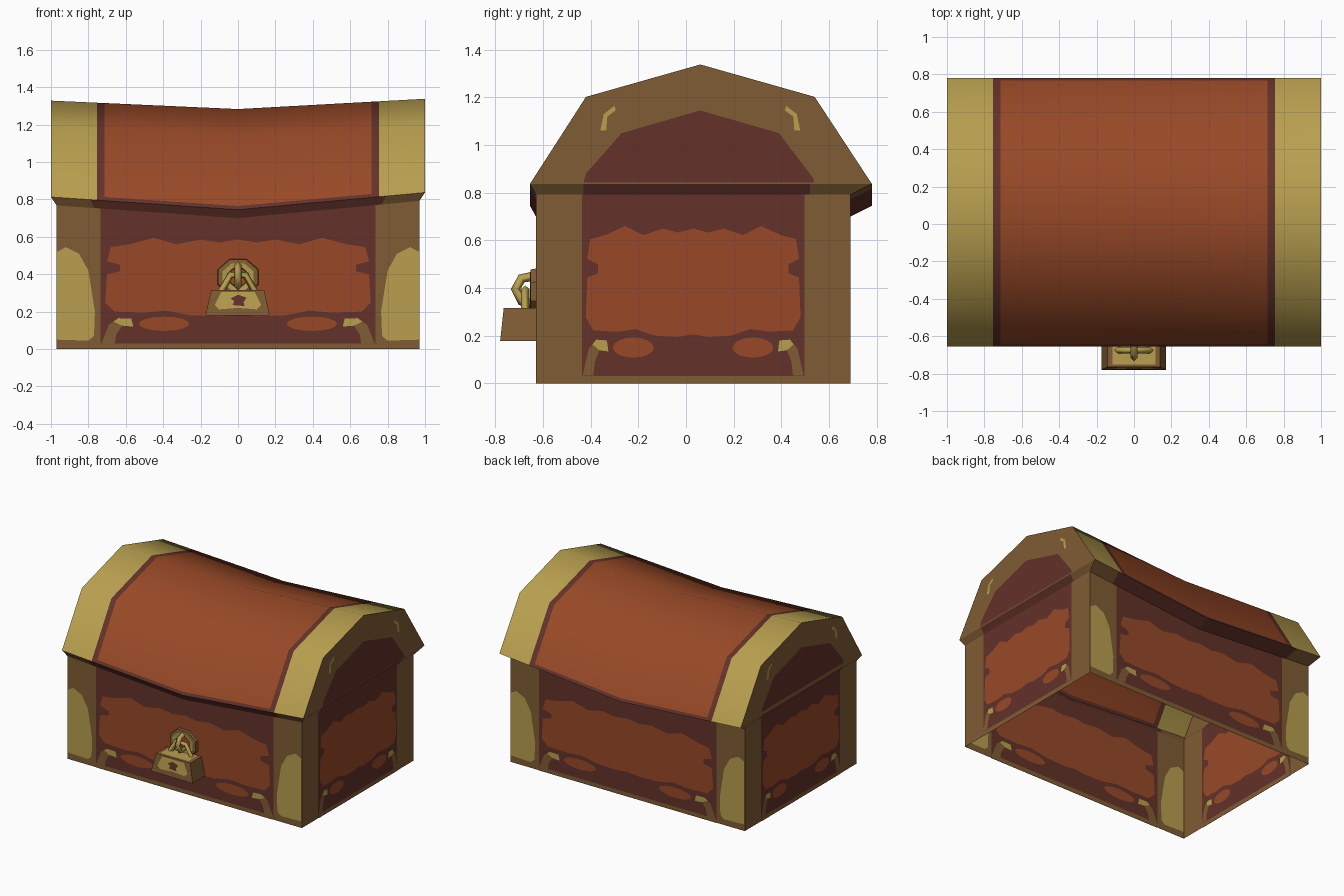
import bpy, bmesh, math
from mathutils import Vector

if "Cube" in bpy.data.objects:
    bpy.data.objects.remove(bpy.data.objects["Cube"])


def lin(c):
    c /= 255
    return c / 12.92 if c <= 0.04045 else ((c + 0.055) / 1.055) ** 2.4


MATS = {}
for mname, rgb in {"orange_wood": (152, 73, 39), "dark_wood": (99, 50, 41),
                   "gold": (184, 159, 79), "bronze": (127, 92, 52)}.items():
    m = bpy.data.materials.new(mname)
    m.diffuse_color = (*[lin(c) for c in rgb], 1)
    m.use_nodes = True
    m.node_tree.nodes["Principled BSDF"].inputs["Base Color"].default_value = m.diffuse_color
    MATS[mname] = m
ORANGE, DARK, GOLD, BRONZE = range(4)


def build(name, faces, centre=(0, 0, 0.6), smooth=False):
    """Object from (points, colour) faces, turned away from the centre."""
    bm = bmesh.new()
    for pts, col in faces:
        f = bm.faces.new([bm.verts.new(p) for p in pts])
        f.material_index, f.smooth = col, smooth
        f.normal_update()
        if f.normal.dot(f.calc_center_median() - Vector(centre)) < 0:
            f.normal_flip()
    bmesh.ops.remove_doubles(bm, verts=bm.verts, dist=0.0005)
    me = bpy.data.meshes.new(name)
    bm.to_mesh(me)
    bm.free()
    for m in MATS.values():
        me.materials.append(m)
    ob = bpy.data.objects.new(name, me)
    bpy.context.collection.objects.link(ob)
    return ob


def tube(name, pts, r):
    """Square-section bar along a path."""
    cu = bpy.data.curves.new(name, 'CURVE')
    cu.dimensions, cu.bevel_depth, cu.bevel_resolution = '3D', r, 0
    cu.use_fill_caps = True
    sp = cu.splines.new('POLY')
    sp.points.add(len(pts) - 1)
    for p, q in zip(sp.points, pts):
        p.co = (*q, 1)
    tmp = bpy.data.objects.new(name + "_path", cu)
    bpy.context.collection.objects.link(tmp)
    dg = bpy.context.evaluated_depsgraph_get()
    me = bpy.data.meshes.new_from_object(tmp.evaluated_get(dg))
    bpy.data.objects.remove(tmp)
    me.materials.clear()
    me.materials.append(MATS["gold"])
    bpy.context.collection.objects.link(bpy.data.objects.new(name, me))


# Shared heights: the lid sags towards the middle
def eave(x):
    return 0.745 + 0.08 * abs(x) + 0.012 * x


def shoulder(x):
    return 1.143 + 0.053 * abs(x) + 0.006 * x


def ridge(x):
    return 1.283 + 0.05 * abs(x) + 0.005 * x


def near_eave(x):
    return eave(x) * 0.95 + shoulder(x) * 0.05


FRONT, BACK, SIDE = -0.63, 0.69, 0.97
LID_F, LID_B = -0.655, 0.78

# Curved lid with end bands and a dark border
profile = [(LID_F, eave), (-0.643, near_eave), (-0.42, shoulder), (0.06, ridge),
           (0.54, shoulder), (0.768, near_eave), (LID_B, eave)]
stations = [-1, -0.755, -0.715, 0, 0.715, 0.755, 1]
faces = []
for a, b in zip(stations, stations[1:]):
    for i, ((y0, z0), (y1, z1)) in enumerate(zip(profile, profile[1:])):
        mid = abs(a + b) / 2
        col = GOLD if mid > 0.76 else DARK if mid > 0.71 or i in (0, 5) else ORANGE
        faces.append(([(a, y0, z0(a)), (b, y0, z0(b)), (b, y1, z1(b)), (a, y1, z1(a))], col))
build("lid_top", faces, smooth=True)

# Lid ends with dark arch and small gold hooks
arch = [(-0.43, 0.842), (-0.42, 0.88), (-0.27, 1.05), (0.06, 1.145),
        (0.39, 1.05), (0.535, 0.86), (0.535, 0.842)]
claw = [(-0.36, 1.06), (-0.345, 1.13), (-0.30, 1.165), (-0.295, 1.145),
        (-0.33, 1.12), (-0.335, 1.06)]
for s, side in ((-1, "left"), (1, "right")):
    faces = [([(s, y, z(s)) for y, z in profile], BRONZE)]
    for off in (0.003, -0.003):
        x = s * (1 + off) if off < 0 else s
        if off > 0:
            x = s * 1.003
        faces.append(([(x, y, z) for y, z in arch], DARK))
    for k in (-1, 1):
        faces.append(([(s * 1.003, y if k < 0 else 0.12 - y, z) for y, z in claw], GOLD))
    build("lid_end_" + side, faces)

# Sloping lip under the lid
faces = []
for yo, yi in ((LID_F, FRONT), (LID_B, BACK)):
    xs = [-1, -0.79, 0, 0.79, 1]
    for a, b in zip(xs, xs[1:]):
        faces.append(([(a, yo, eave(a)), (b, yo, eave(b)),
                       (b * SIDE, yi, eave(b) - 0.045), (a * SIDE, yi, eave(a) - 0.045)],
                      BRONZE if abs(a + b) > 1.5 else DARK))
for s in (-1, 1):
    yo, yi = [LID_F, -0.43, 0.52, LID_B], [FRONT, -0.43, 0.52, BACK]
    for i in range(3):
        z = eave(s)
        faces.append(([(s, yo[i], z), (s, yo[i + 1], z), (s * SIDE, yi[i + 1], z - 0.045),
                       (s * SIDE, yi[i], z - 0.045)], DARK if i == 1 else BRONZE))
build("lid_lip", faces)

# Painted wall outlines, right half, in front-wall units
half_panel = [(0, 0.585), (0.1, 0.57), (0.2, 0.585), (0.33, 0.56), (0.45, 0.595),
              (0.58, 0.56), (0.68, 0.545), (0.70, 0.47), (0.63, 0.45), (0.63, 0.415),
              (0.70, 0.40), (0.71, 0.25), (0.66, 0.20), (0.5, 0.195), (0.38, 0.205),
              (0.25, 0.18), (0.1, 0.175), (0, 0.185)]
panel = half_panel + [(-x, z) for x, z in half_panel[-2:0:-1]]
hook = [(0.73, 0.03), (0.69, 0.13), (0.64, 0.165), (0.57, 0.162), (0.56, 0.12),
        (0.62, 0.125), (0.65, 0.08), (0.66, 0.03)]
hook_tip = [(0.665, 0.147), (0.64, 0.165), (0.57, 0.162), (0.56, 0.12), (0.62, 0.125)]
oval = [(0.395 + 0.135 * math.cos(t * math.pi / 8),
         0.135 + 0.038 * math.sin(t * math.pi / 8)) for t in range(16)]
corner_patch = [(0.967, 0.05), (0.967, 0.52), (0.92, 0.545), (0.85, 0.51), (0.80, 0.42),
                (0.765, 0.2), (0.77, 0.07), (0.80, 0.045)]


def wall(name, place, half, centre, su, sv, top, patches):
    """One body wall: dark middle, bronze corners, painted details on both sides."""
    c = 0.735 * su
    cols = [-half, -c, 0, c, half]
    faces = []
    for i in range(4):
        a, b = centre + cols[i], centre + cols[i + 1]
        faces.append(([place(a, 0, 0), place(b, 0, 0), place(b, top(b), 0),
                       place(a, top(a), 0)], DARK if i in (1, 2) else BRONZE))
    details = [(panel, ORANGE, 1)]
    for k in (-1, 1):
        parts = [(oval, ORANGE, 1), (hook, BRONZE, 1), (hook_tip, GOLD, 2)]
        if patches:
            parts.append((corner_patch, GOLD, 1))
        details += [([(k * u, v) for u, v in p], col, n) for p, col, n in parts]
    for d in (0.003, -0.003):
        for pts, col, n in details:
            faces.append(([place(centre + u * su, v * sv, d * n) for u, v in pts], col))
        faces.append(([place(centre + u * c, v, d) for u, v in
                       ((-1, 0), (1, 0), (1, 0.03), (-1, 0.03))], BRONZE))
    build(name, faces)


def long_top(x):
    return eave(x / SIDE) - 0.045


wall("front_wall", lambda u, v, d: (u, FRONT - d, v), SIDE, 0, 1, 1, long_top, True)
wall("back_wall", lambda u, v, d: (u, BACK + d, v), SIDE, 0, 1, 1, long_top, True)
for s, side in ((-1, "left"), (1, "right")):
    wall(side + "_wall", lambda u, v, d: (s * (SIDE + d), u, v), 0.66, 0.03, 0.635, 1.11,
         lambda u: eave(s) - 0.045, False)

# Eight-sided hasp plate ring behind the padlock
faces = []
N = 8


def ring_pt(r, i, y):
    t = (i + 0.5) * 2 * math.pi / N
    return (r * math.cos(t), y, 0.385 + r * 0.87 * math.sin(t))


for i in range(N):
    for (r0, y0), (r1, y1), col in (((0.12, -0.63), (0.115, -0.652), BRONZE),
                                    ((0.115, -0.652), (0.09, -0.655), BRONZE),
                                    ((0.09, -0.655), (0.06, -0.652), GOLD),
                                    ((0.06, -0.652), (0.055, -0.63), BRONZE)):
        faces.append(([ring_pt(r0, i, y0), ring_pt(r0, i + 1, y0),
                       ring_pt(r1, i + 1, y1), ring_pt(r1, i, y1)], col))
build("hasp_ring", faces)

# Staple and shackle
tube("hasp_staple", [(0, -0.635, 0.45), (0, -0.69, 0.44), (0, -0.715, 0.395),
                     (0, -0.69, 0.345), (0, -0.635, 0.33)], 0.02)
tube("padlock_shackle", [(-0.095, -0.675, 0.30), (-0.04, -0.675, 0.395),
                         (0.04, -0.675, 0.395), (0.095, -0.675, 0.30)], 0.018)

# Tapered padlock body with gold face, gold top and keyhole
lo = [(-0.175, -0.78, 0.178), (0.17, -0.78, 0.178), (0.17, -0.63, 0.178), (-0.175, -0.63, 0.178)]
hi = [(-0.143, -0.765, 0.315), (0.14, -0.765, 0.315), (0.14, -0.63, 0.315), (-0.143, -0.63, 0.315)]
faces = [(lo, BRONZE), (hi, BRONZE)]
for i in range(4):
    j = (i + 1) % 4
    faces.append(([lo[i], lo[j], hi[j], hi[i]], BRONZE))


def on_face(pts, d):
    return [(x, -0.78 + 0.015 * (z - 0.178) / 0.137 - d, z) for x, z in pts]


face_patch = [(-0.09, 0.305), (0.09, 0.305), (0.125, 0.235), (0.10, 0.212), (0, 0.22),
              (-0.10, 0.212), (-0.125, 0.235)]
keyhole = [(-0.04, 0.27), (0, 0.29), (0.045, 0.275), (0.03, 0.25), (0.035, 0.23),
           (-0.03, 0.235), (-0.02, 0.255)]
faces += [(on_face(face_patch, 0.002), GOLD), (on_face(keyhole, 0.004), DARK),
          ([(-0.115, -0.75, 0.318), (0.115, -0.75, 0.318),
            (0.115, -0.645, 0.318), (-0.115, -0.645, 0.318)], GOLD)]
build("padlock_body", faces, centre=(0, -0.7, 0.25))
